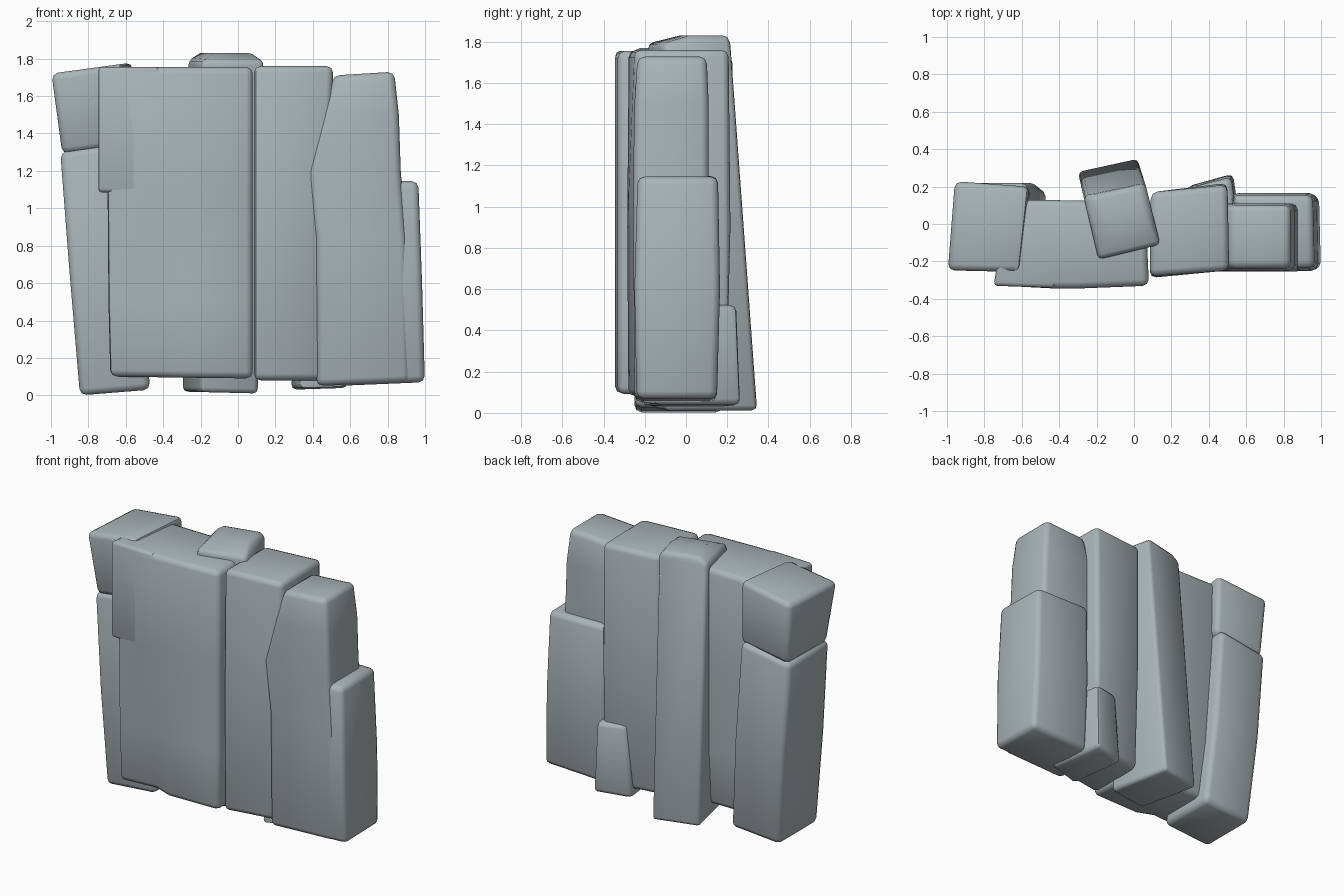
import bpy, bmesh, math

stone = bpy.data.materials.new("blue_grey_stone")
stone.diffuse_color = (0.40, 0.46, 0.48, 1)


def box(x0, x1, y0, y1):
    """Counter-clockwise rectangle starting at the front left corner."""
    return [(x0, y0), (x1, y0), (x1, y1), (x0, y1)]


def slab(name, rings, bevel=0.035):
    """Loft rings (z at left, z at right, outline) into a rock with worn edges."""
    bm = bmesh.new()
    loops = []
    for zl, zr, pts in rings:
        xs = [p[0] for p in pts]
        lo, hi = min(xs), max(xs)
        loops.append([bm.verts.new((x, y, zl + (zr - zl) * (x - lo) / (hi - lo)))
                      for x, y in pts])
    n = len(loops[0])
    for a, b in zip(loops, loops[1:]):
        for i in range(n):
            j = (i + 1) % n
            bm.faces.new((a[i], a[j], b[j], b[i]))
    bm.faces.new(loops[0][::-1])
    bm.faces.new(loops[-1])
    bm.normal_update()
    edges = [e for e in bm.edges if e.calc_face_angle(0) > math.radians(50)]
    bmesh.ops.bevel(bm, geom=edges, offset=bevel, segments=2, profile=0.5,
                    affect='EDGES', clamp_overlap=True)
    bmesh.ops.recalc_face_normals(bm, faces=bm.faces)
    mesh = bpy.data.meshes.new(name)
    bm.to_mesh(mesh)
    bm.free()
    mesh.materials.append(stone)
    ob = bpy.data.objects.new(name, mesh)
    bpy.context.collection.objects.link(ob)
    bpy.ops.object.select_all(action='DESELECT')
    ob.select_set(True)
    bpy.context.view_layer.objects.active = ob
    bpy.ops.object.shade_smooth_by_angle(angle=math.radians(50))


# Left column: leaning lower block and cap block
slab("left_lower_block", [
    (0.00, 0.03, box(-0.845, -0.47, -0.25, 0.18)),
    (0.65, 0.67, box(-0.90, -0.52, -0.25, 0.22)),
    (1.30, 1.36, box(-0.95, -0.57, -0.23, 0.22))])
slab("left_cap_block", [
    (1.29, 1.34, [(-0.94, -0.22), (-0.62, -0.22), (-0.55, 0.19), (-0.93, 0.21)]),
    (1.72, 1.78, [(-1.00, -0.25), (-0.61, -0.26), (-0.56, 0.20), (-0.96, 0.23)])])

# Broad front slab with a hollow in its lower face, and its overhanging lip
slab("front_slab", [
    (0.10, 0.09, [(-0.69, -0.325), (-0.42, -0.30), (-0.30, -0.345), (0.08, -0.33),
                  (0.06, 0.08), (-0.60, 0.10)]),
    (0.50, 0.50, [(-0.70, -0.33), (-0.42, -0.30), (-0.30, -0.345), (0.08, -0.33),
                  (0.06, 0.12), (-0.60, 0.13)]),
    (1.10, 1.10, [(-0.705, -0.33), (-0.42, -0.345), (-0.30, -0.345), (0.08, -0.33),
                  (0.06, 0.12), (-0.60, 0.13)]),
    (1.755, 1.755, [(-0.705, -0.33), (-0.42, -0.345), (-0.30, -0.345), (0.08, -0.33),
                    (0.06, 0.12), (-0.60, 0.13)])])
slab("front_slab_lip", [
    (1.085, 1.085, [(-0.75, -0.33), (-0.42, -0.342), (-0.42, 0.0), (-0.70, 0.0)]),
    (1.755, 1.755, [(-0.75, -0.33), (-0.42, -0.342), (-0.42, 0.0), (-0.70, 0.0)])], 0.02)

# Turned centre pillar that leans forward
slab("centre_pillar", [
    (0.02, 0.01, [(-0.20, -0.16), (0.11, -0.10), (0.02, 0.35), (-0.30, 0.28)]),
    (1.79, 1.79, [(-0.19, -0.19), (0.14, -0.11), (0.06, 0.22), (-0.27, 0.15)]),
    (1.83, 1.83, [(-0.13, -0.03), (0.08, 0.02), (0.04, 0.21), (-0.21, 0.15)])], 0.025)

# Slab right of centre, its front turned slightly back
slab("middle_right_slab", [
    (0.08, 0.08, [(0.085, -0.285), (0.48, -0.22), (0.50, 0.20), (0.09, 0.14)]),
    (0.90, 0.90, [(0.085, -0.29), (0.48, -0.22), (0.50, 0.22), (0.09, 0.17)]),
    (1.76, 1.76, [(0.085, -0.28), (0.51, -0.25), (0.50, 0.21), (0.09, 0.17)])])
slab("back_foot_block", [
    (0.03, 0.04, [(0.33, -0.22), (0.59, -0.15), (0.53, 0.27), (0.28, 0.20)]),
    (0.53, 0.52, [(0.36, -0.10), (0.56, -0.05), (0.52, 0.25), (0.32, 0.20)])], 0.03)

# Tall right slab with an uneven left edge, and the lower slab beside it
slab("right_slab", [
    (0.05, 0.07, box(0.42, 0.92, -0.25, 0.09)),
    (0.85, 0.85, box(0.415, 0.90, -0.255, 0.11)),
    (1.20, 1.20, box(0.375, 0.87, -0.255, 0.11)),
    (1.50, 1.50, box(0.45, 0.86, -0.25, 0.11)),
    (1.71, 1.73, box(0.51, 0.835, -0.235, 0.10))])
slab("right_lower_slab", [
    (0.05, 0.07, [(0.52, -0.24), (1.00, -0.24), (0.99, 0.15), (0.53, 0.15)]),
    (0.60, 0.60, [(0.58, -0.25), (0.985, -0.25), (0.975, 0.165), (0.52, 0.165)]),
    (1.15, 1.145, [(0.66, -0.235), (0.965, -0.235), (0.955, 0.155), (0.52, 0.155)])])
